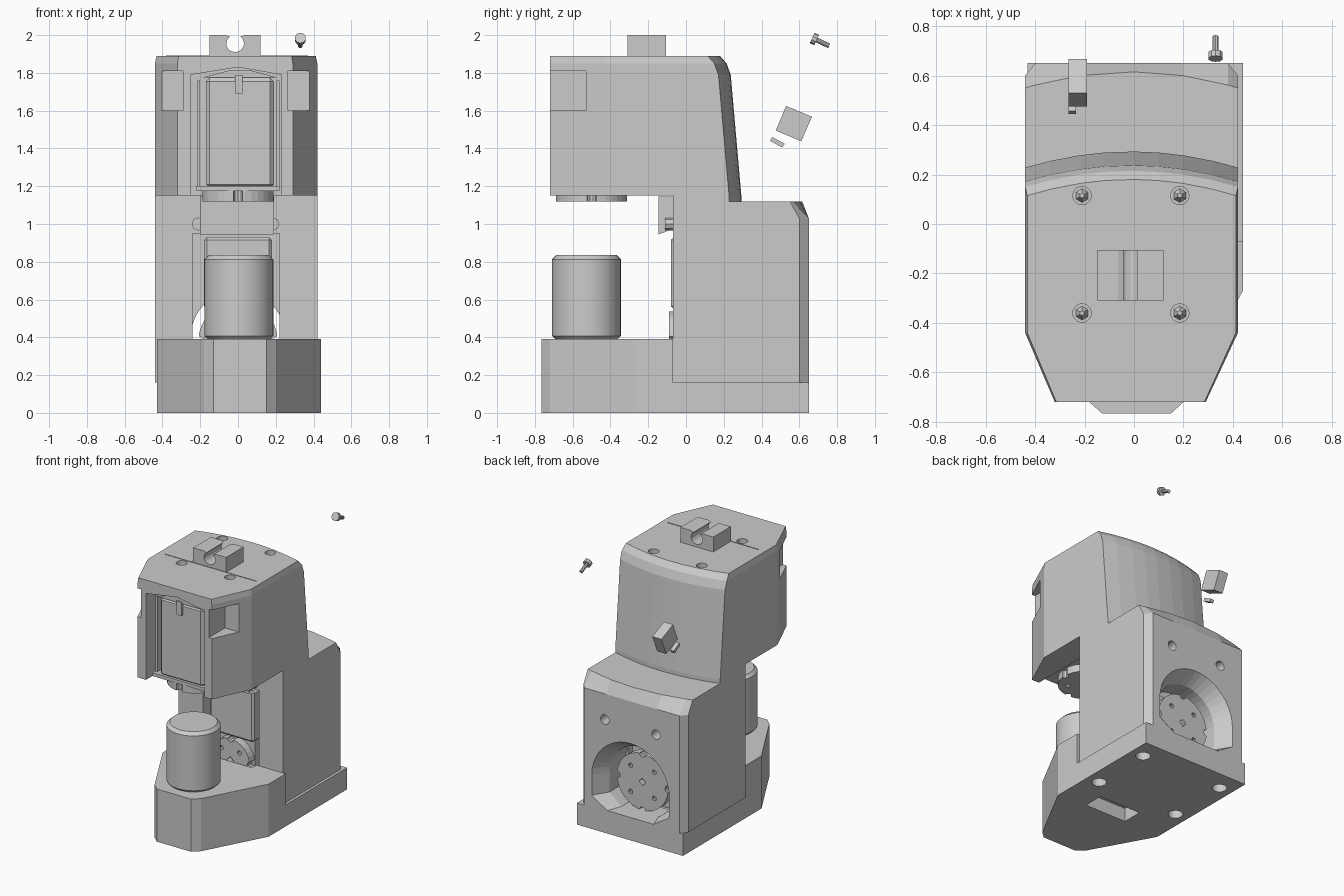
import bpy, bmesh, math
from mathutils import Vector, Matrix

if "Cube" in bpy.data.objects:
    bpy.data.objects.remove(bpy.data.objects["Cube"])

GREY = bpy.data.materials.new("plain grey")
GREY.use_nodes = True
GREY.diffuse_color = (0.6, 0.6, 0.6, 1)
GREY.node_tree.nodes["Principled BSDF"].inputs["Base Color"].default_value = (0.6, 0.6, 0.6, 1)


def finish(name, bm):
    bmesh.ops.recalc_face_normals(bm, faces=bm.faces)
    mesh = bpy.data.meshes.new(name)
    bm.to_mesh(mesh)
    bm.free()
    ob = bpy.data.objects.new(name, mesh)
    bpy.context.collection.objects.link(ob)
    mesh.materials.append(GREY)
    return ob


def loft(name, rings):
    """Skin equal-length rings of points and cap both ends."""
    bm = bmesh.new()
    vs = [[bm.verts.new(p) for p in ring] for ring in rings]
    n = len(vs[0])
    for a, b in zip(vs, vs[1:]):
        for i in range(n):
            bm.faces.new((a[i], a[(i + 1) % n], b[(i + 1) % n], b[i]))
    bm.faces.new(vs[0])
    bm.faces.new(vs[-1])
    return finish(name, bm)


def prism(name, pts, lo, hi, axis="z"):
    place = {"x": lambda p, h: (h, p[0], p[1]), "y": lambda p, h: (p[0], h, p[1]),
             "z": lambda p, h: (p[0], p[1], h)}[axis]
    return loft(name, [[place(p, h) for p in pts] for h in (lo, hi)])


def box(name, x, y, z):
    return prism(name, [(x[0], y[0]), (x[1], y[0]), (x[1], y[1]), (x[0], y[1])], *z)


def rod(name, a, b, r, r2=None, sides=24):
    """Cylinder or cone from point a to point b."""
    a, b = Vector(a), Vector(b)
    turn = (b - a).to_track_quat("Z", "Y").to_matrix().to_4x4()
    bm = bmesh.new()
    bmesh.ops.create_cone(bm, cap_ends=True, segments=sides, radius1=r, radius2=r if r2 is None else r2,
                          depth=(b - a).length, matrix=Matrix.Translation((a + b) / 2) @ turn)
    return finish(name, bm)


def active(ob):
    bpy.ops.object.select_all(action="DESELECT")
    ob.select_set(True)
    bpy.context.view_layer.objects.active = ob


def bevel(ob, width, segments=1):
    m = ob.modifiers.new("bevel", "BEVEL")
    m.width, m.segments, m.limit_method = width, segments, "ANGLE"
    active(ob)
    bpy.ops.object.modifier_apply(modifier=m.name)


def cut(ob, *cutters):
    for c in cutters:
        m = ob.modifiers.new("cut", "BOOLEAN")
        m.operation, m.object, m.solver = "DIFFERENCE", c, "EXACT"
        active(ob)
        bpy.ops.object.modifier_apply(modifier=m.name)
        bpy.data.objects.remove(c)


def smooth(ob):
    active(ob)
    bpy.ops.object.shade_smooth_by_angle(angle=math.radians(30))


# Base: full slab plus the taller tapered nose
nose = [(-0.18, -0.72), (-0.13, -0.765), (0.15, -0.765), (0.2, -0.72), (0.44, -0.27)]
base = prism("base_slab", nose + [(0.44, 0.65), (-0.43, 0.65), (-0.43, -0.27)], 0, 0.16)
cut(base, box("slot_cutter", (-0.13, 0.21), (-0.25, -0.1), (-0.1, 0.1)),
    *[rod("foot_cutter", (x, y, -0.1), (x, y, 0.1), 0.05) for x in (-0.33, 0.34) for y in (0.04, 0.5)])
base_nose = prism("base_nose", nose + [(0.44, -0.07), (-0.43, -0.07), (-0.43, -0.27)], 0.16, 0.39)
cut(base_nose, box("hub_cutter", (-0.2, 0.2), (-0.12, 0), (0.2, 0.5)))

# Rear column: loft with a bowed, chamfered top back edge
XS = [0.42, 0.38, 0.2, 0, -0.22, -0.4, -0.44]


def column_ring(z, edge, middle):
    back = [(x, edge + (middle - edge) * (1 - abs((x + 0.01) / 0.43) ** 2), z) for x in XS]
    return [(-0.44, -0.07, z), (0.42, -0.07, z)] + back


def column_low(z):
    ys = [0.6, 0.65, 0.65, 0.65, 0.65, 0.65, 0.6]
    return [(-0.44, -0.07, z), (0.42, -0.07, z)] + [(x, y, z) for x, y in zip(XS, ys)]


column = loft("rear_column", [column_low(0.16), column_low(1.03), column_ring(1.12, 0.55, 0.615)])


def arch(r, z_mid, z_low, y):
    pts = [(r * math.cos(math.pi * i / 20), y, z_mid + r * math.sin(math.pi * i / 20)) for i in range(21)]
    return pts + [(-r, y, z_low + 0.08), (-r * 0.6, y, z_low), (r * 0.6, y, z_low), (r, y, z_low + 0.08)]


cut(column, box("channel_cutter", (-0.24, 0.22), (-0.2, 0.4), (0.165, 0.95)),
    loft("arch_cutter", [arch(0.25, 0.4, 0.17, 0.36), arch(0.25, 0.4, 0.17, 0.54),
                         arch(0.33, 0.4, 0.17, 0.67)]),
    *[rod("bolt_cutter", (x, 0.5, 0.84), (x, 0.7, 0.84), 0.035) for x in (-0.21, 0.21)])

# Overhanging head: tapered front, bowed and sloping back
HX = [0.42, 0.32, 0.2, 0.1, 0, -0.12, -0.22, -0.34, -0.44]


def head_ring(z, edge, inset=0):
    back = [(x, edge + 0.065 * (1 - ((x + 0.01) / 0.43) ** 2), z) for x in HX]
    front = [(-0.44, -0.44), (-0.32, -0.72), (0.29, -0.72), (0.42, -0.44)]
    return [(x * (1 - inset), y, z) for x, y, z in [(*p, z) for p in front] + back]


head = loft("head_housing", [head_ring(1.15, 0.228), head_ring(1.79, 0.172), head_ring(1.85, 0.15),
                             head_ring(1.89, 0.115, 0.02)])
cut(head, prism("bay_cutter", [(-0.25, 1.1), (0.23, 1.1), (0.23, 1.79), (0, 1.83), (-0.25, 1.79)],
                -0.8, -0.1, "y"),
    *[box("pocket_cutter", x, (-0.8, -0.53), (1.6, 1.81)) for x in ((-0.5, -0.29), (0.265, 0.5))],
    *[rod("bolt_cutter", (x, y, 1.83), (x, y, 1.95), 0.037) for x in (-0.21, 0.185) for y in (-0.36, 0.115)])
prism("head_skirt", [(-0.44, -0.07), (0.42, -0.07)] + [(x, 0.228 + 0.065 * (1 - ((x + 0.01) / 0.43) ** 2))
                                                      for x in HX], 1.12, 1.15)

# Screw heads sunk in the holes
for i, x in enumerate((-0.21, 0.185)):
    for y in (-0.36, 0.115):
        rod("top_screw", (x, y, 1.83), (x, y, 1.86), 0.028, 0.01, 6)
    rod("front_screw", (x, -0.11, 1.0), (x, -0.04, 1.0), 0.035, sides=8)

# Mounting shoe with a keyhole groove, and seam line on top
key = [(-0.015 + 0.047 * math.cos(a), 1.955 + 0.045 * math.sin(a))
       for a in [math.radians(125 + 290 * k / 12) for k in range(13)]]
shoe = [(-0.15, 1.885), (0.12, 1.885), (0.12, 2.0), (0.035, 2.0)] + key[::-1] + [(-0.065, 2.0), (-0.15, 2.0)]
prism("top_shoe", shoe, -0.31, -0.105, "y")
box("top_seam", (-0.38, 0.37), (-0.313, -0.309), (1.885, 1.893))

# Front motor hanging in the head
motor = box("head_motor", (-0.17, 0.19), (-0.68, -0.32), (1.19, 1.775))
bevel(motor, 0.02)
box("motor_flange", (-0.22, 0.22), (-0.69, -0.3), (1.175, 1.2))
for x in (-0.215, 0.205):
    box("motor_rail", (x, x + 0.015), (-0.66, -0.34), (1.2, 1.76))
prism("motor_cap", [(-0.19, 1.775), (0.21, 1.775), (0.06, 1.815), (-0.04, 1.815)], -0.69, -0.34, "y")
box("motor_clip", (-0.015, 0.025), (-0.7, -0.66), (1.69, 1.79))


def hub(name, centre, direction, r, thick):
    """Motor horn: disc with scalloped rim, bolt holes and a square socket."""
    c, d = Vector(centre), Vector(direction)
    side = d.orthogonal().normalized()
    disc = rod(name, c, c + d * thick, r, sides=32)
    tools = []
    for k in range(8):
        v = Matrix.Rotation(math.pi * k / 4, 3, d) @ side
        p = c + v * r * (1.0 if k % 2 else 0.65)
        tools.append(rod("hub_cutter", p - d * 0.01, p + d * (thick + 0.02), 0.026 if k % 2 else 0.017, sides=10))
    tools.append(rod("socket_cutter", c + d * thick * 0.3, c + d * (thick + 0.02), 0.028, sides=4))
    cut(disc, *tools)
    return disc


hub("head_hub", (0, -0.5, 1.175), (0, 0, -1), 0.19, 0.055)

# Lower motor in the column with a horn at each end
lower = box("column_motor", (-0.18, 0.18), (-0.08, 0.3), (0.55, 0.93))
bevel(lower, 0.015)
box("motor_core", (-0.16, 0.16), (-0.03, 0.4), (0.18, 0.6))
hub("front_hub", (0, -0.03, 0.38), (0, -1, 0), 0.16, 0.06)
hub("rear_hub", (0, 0.45, 0.38), (0, 1, 0), 0.21, 0.06)
rod("rear_hub_boss", (0, 0.36, 0.38), (0, 0.46, 0.38), 0.18)
prism("bracket", [(-0.145, 1.145), (-0.065, 1.145), (-0.065, 0.975), (-0.145, 0.945)], -0.2, 0.19, "x")

# Standing post on the base
post = rod("post", (0.005, -0.527, 0.385), (0.005, -0.527, 0.835), 0.182, sides=48)
bevel(post, 0.022)
smooth(post)

# Loose hardware
rod("loose_screw_head", (0.33, 0.668, 1.985), (0.33, 0.692, 1.974), 0.03, sides=10)
rod("loose_screw_shaft", (0.33, 0.69, 1.975), (0.33, 0.758, 1.943), 0.013, sides=10)
prism("loose_block", [(0.475, 1.495), (0.61, 1.438), (0.667, 1.568), (0.53, 1.625)], -0.265, -0.19, "x")
prism("loose_pin", [(0.445, 1.44), (0.51, 1.405), (0.522, 1.425), (0.457, 1.46)], -0.265, -0.235, "x")
